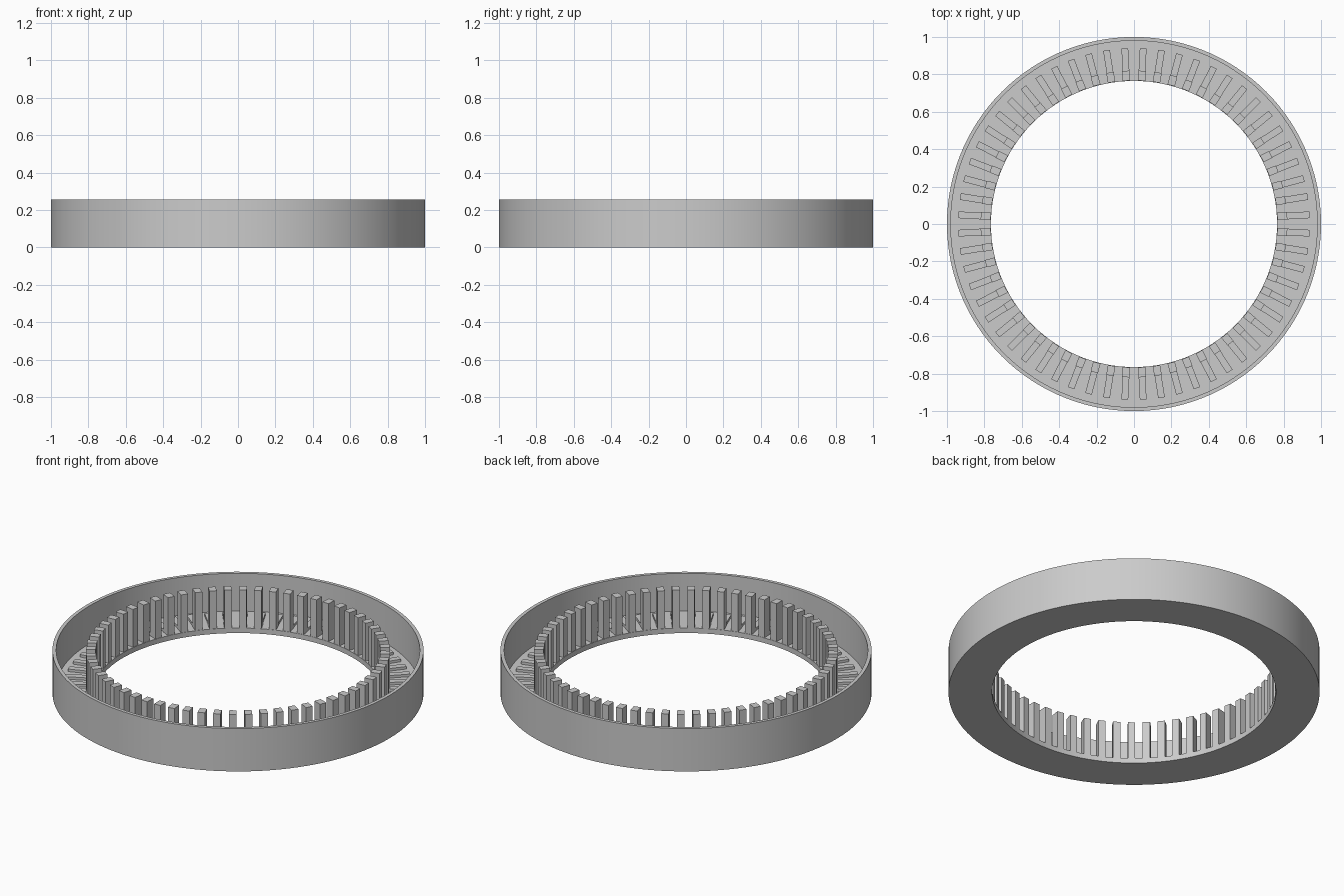
import bpy
import bmesh
import math
from mathutils import Matrix, Vector

cube = bpy.data.objects.get("Cube")
if cube:
    bpy.data.objects.remove(cube, do_unlink=True)

SEGMENTS = 120
TEETH = 60
HEIGHT = 0.255
FLOOR = 0.03
HOLE = 0.765
TOOTH_OUT = 0.82
TOOTH_WIDTH = 0.04

grey = bpy.data.materials.new("plain grey")
grey.use_nodes = True
colour = (0.6, 0.6, 0.6, 1)
grey.diffuse_color = colour
grey.node_tree.nodes["Principled BSDF"].inputs["Base Color"].default_value = colour


def make_object(name, bm):
    bmesh.ops.recalc_face_normals(bm, faces=bm.faces)
    mesh = bpy.data.meshes.new(name)
    bm.to_mesh(mesh)
    bm.free()
    mesh.materials.append(grey)
    obj = bpy.data.objects.new(name, mesh)
    bpy.context.collection.objects.link(obj)
    return obj


def lathe(name, profile):
    """Revolve a closed (radius, z) profile about the z axis."""
    bm = bmesh.new()
    verts = [bm.verts.new((r, 0, z)) for r, z in profile]
    edges = [bm.edges.new((v, verts[i - 1])) for i, v in enumerate(verts)]
    bmesh.ops.spin(bm, geom=verts + edges, cent=(0, 0, 0), axis=(0, 0, 1),
                   angle=math.tau, steps=SEGMENTS)
    bmesh.ops.remove_doubles(bm, verts=bm.verts, dist=0.0001)
    return make_object(name, bm)


def radial_blocks(name, r_in, r_out, z_low, z_high, width):
    """A ring of equal blocks pointing away from the centre."""
    bm = bmesh.new()
    size = Vector((r_out - r_in, width, z_high - z_low))
    centre = Vector(((r_in + r_out) / 2, 0, (z_low + z_high) / 2))
    block = Matrix.Translation(centre) @ Matrix.Diagonal(size).to_4x4()
    for i in range(TEETH):
        turn = Matrix.Rotation((i + 0.5) * math.tau / TEETH, 4, "Z")
        bmesh.ops.create_cube(bm, size=1, matrix=turn @ block)
    return make_object(name, bm)


# Flat ring floor with a thin outer wall
tray = lathe("ring_tray", [(HOLE, 0), (1, 0), (1, HEIGHT), (0.98, HEIGHT),
                           (0.98, FLOOR), (HOLE, FLOOR)])
bpy.ops.object.select_all(action="DESELECT")
tray.select_set(True)
bpy.context.view_layer.objects.active = tray
bpy.ops.object.shade_smooth_by_angle(angle=math.radians(30))

# Upright teeth around the hole
radial_blocks("upright_teeth", HOLE + 0.002, TOOTH_OUT, FLOOR - 0.005, HEIGHT, TOOTH_WIDTH)

# Low feet running outward from the teeth along the floor
radial_blocks("tooth_feet", TOOTH_OUT - 0.01, 0.94, FLOOR - 0.005, FLOOR + 0.015,
              TOOTH_WIDTH * 0.9)
